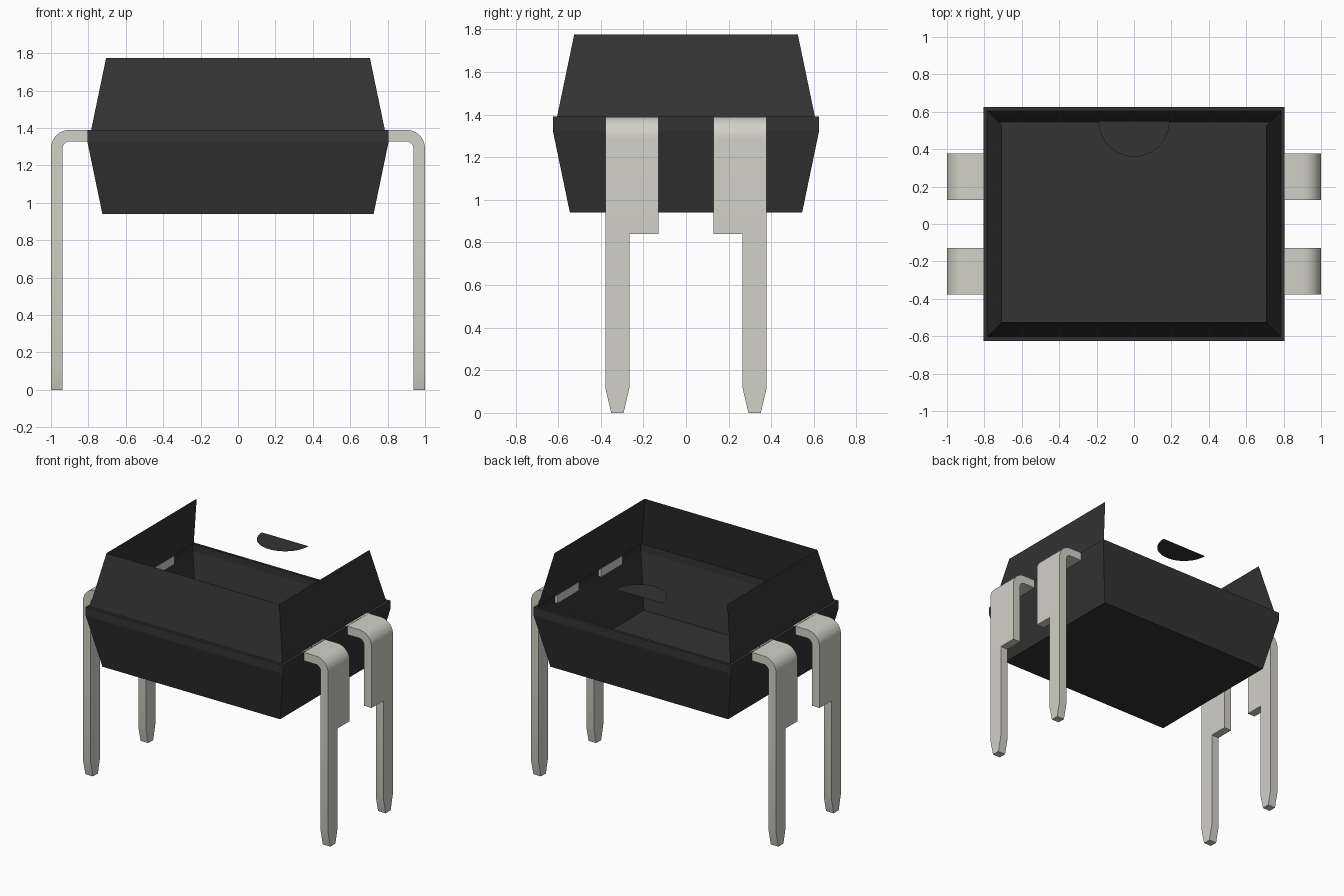
import bpy, bmesh, math

cube = bpy.data.objects.get("Cube")
if cube:
    bpy.data.objects.remove(cube, do_unlink=True)


def material(name, rgb, metallic=0.0):
    m = bpy.data.materials.new(name)
    m.diffuse_color = (*rgb, 1)
    m.use_nodes = True
    bsdf = m.node_tree.nodes["Principled BSDF"]
    bsdf.inputs["Base Color"].default_value = (*rgb, 1)
    bsdf.inputs["Metallic"].default_value = metallic
    return m


def make_object(name, bm, mat):
    mesh = bpy.data.meshes.new(name)
    bm.to_mesh(mesh)
    bm.free()
    mesh.materials.append(mat)
    obj = bpy.data.objects.new(name, mesh)
    bpy.context.collection.objects.link(obj)
    return obj


black = material("black plastic", (0.033, 0.033, 0.033))
metal = material("pale metal", (0.645, 0.638, 0.571))

# Body shell: stacked rectangles (half x, half y, z), open at the top
# and with no upper wall at the back
levels = [(0.725, 0.545, 0.94), (0.805, 0.625, 1.325), (0.805, 0.625, 1.39),
          (0.785, 0.605, 1.39), (0.705, 0.525, 1.775)]
bm = bmesh.new()
rings = [[bm.verts.new((sx * hx, sy * hy, z))
          for sx, sy in ((-1, -1), (1, -1), (1, 1), (-1, 1))]
         for hx, hy, z in levels]
bm.faces.new(rings[0][::-1])
BACK = 2
for i, (lo, hi) in enumerate(zip(rings, rings[1:])):
    for k in range(4):
        if k == BACK and i == len(levels) - 2:
            continue
        n = (k + 1) % 4
        bm.faces.new((lo[k], lo[n], hi[n], hi[k]))
make_object("body_shell", bm, black)

# Half-round floor of the orientation notch
bm = bmesh.new()
arc = [math.pi * (1 + i / 24) for i in range(25)]
bm.faces.new([bm.verts.new((0.19 * math.cos(a), 0.55 + 0.19 * math.sin(a), 1.655))
              for a in arc])
make_object("notch_floor", bm, black)

# Pins: one bent sheet, thickened, then mirrored to all four corners
R, TOP, OUT = 0.10, 1.39, 1.0
bend = [(OUT - R + R * math.sin(a), TOP - R + R * math.cos(a))
        for a in (math.pi / 2 * i / 10 for i in range(11))]
wide, narrow, tip = (0.128, 0.266, 0.378), (0.266, 0.378), (0.293, 0.351)
bm = bmesh.new()


def row(x, z, ys):
    return [bm.verts.new((x, y, z)) for y in ys]


def bridge(a, b):
    for j in range(len(a) - 1):
        bm.faces.new((a[j], b[j], b[j + 1], a[j + 1]))


shoulder = [row(x, z, wide) for x, z in [(0.782, TOP)] + bend + [(OUT, 0.84)]]
for a, b in zip(shoulder, shoulder[1:]):
    bridge(a, b)
shank_end = row(OUT, 0.115, narrow)
bridge(shoulder[-1][1:], shank_end)
bridge(shank_end, row(OUT, 0, tip))
pins = make_object("pins", bm, metal)

solid = pins.modifiers.new("Thickness", "SOLIDIFY")
solid.thickness = 0.062
solid.offset = -1
solid.use_even_offset = True
mirror = pins.modifiers.new("Mirror", "MIRROR")
mirror.use_axis = (True, True, False)
mirror.use_mirror_merge = False

bpy.ops.object.select_all(action="DESELECT")
pins.select_set(True)
bpy.context.view_layer.objects.active = pins
bpy.ops.object.convert(target="MESH")
bpy.ops.object.shade_smooth_by_angle(angle=math.radians(30))
